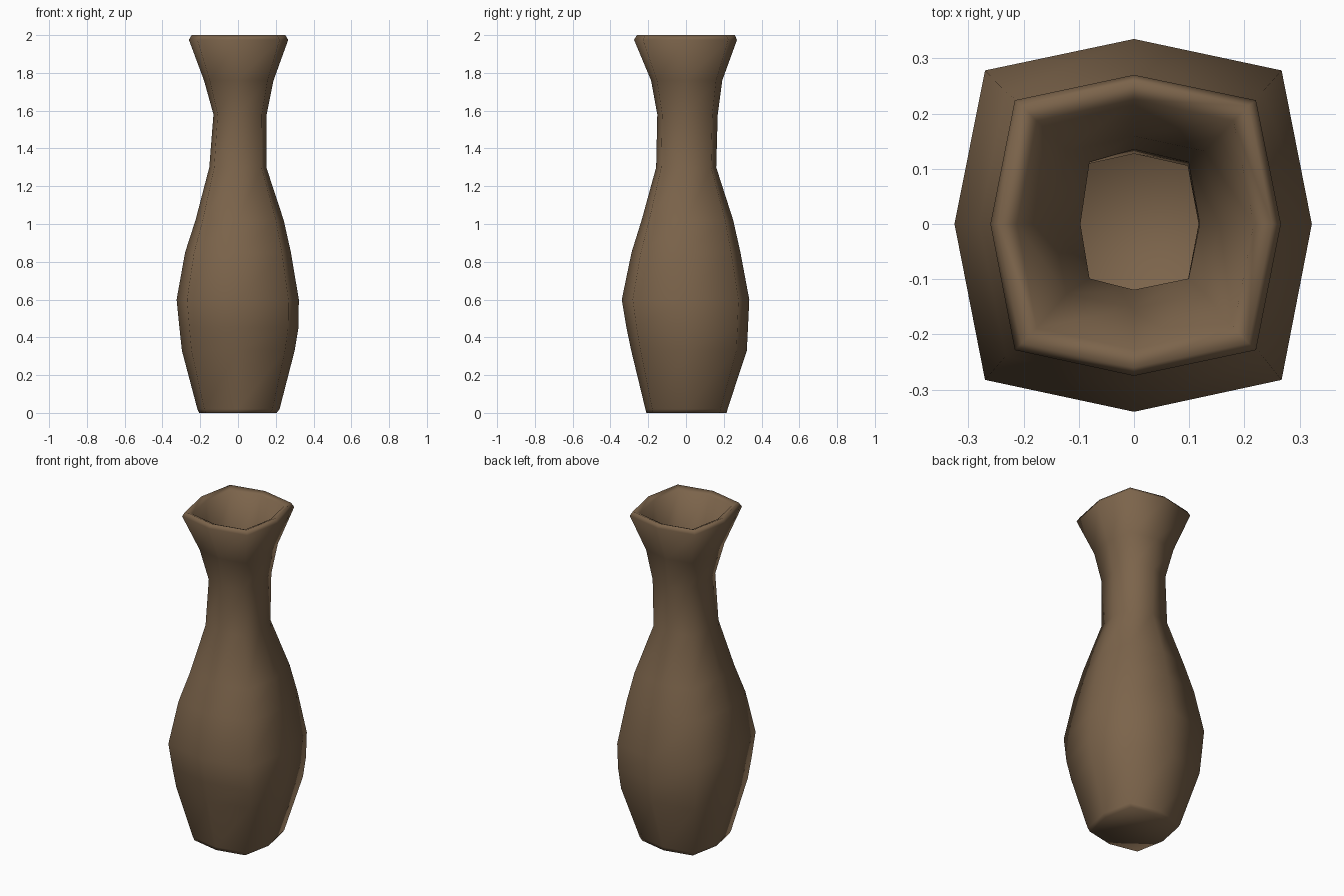
import bpy
import bmesh

if "Cube" in bpy.data.objects:
    bpy.data.objects.remove(bpy.data.objects["Cube"], do_unlink=True)

# Fired clay material
clay = bpy.data.materials.new("brown_clay")
clay.use_nodes = True
colour = (0.2, 0.127, 0.07, 1)
clay.diffuse_color = colour
clay.node_tree.nodes["Principled BSDF"].inputs["Base Color"].default_value = colour

CORNER = 0.83  # how far the rounded-square corners reach
WALL = 0.033

# Slightly uneven hand-made profile: height, then reach to -x, +x, -y, +y
profile = [
    (0.00, .205, .205, .21, .215),
    (0.02, .215, .22, .215, .22),
    (0.33, .297, .30, .29, .322),
    (0.45, .31, .32, .315, .328),
    (0.60, .325, .322, .34, .335),
    (0.85, .28, .28, .288, .288),
    (1.02, .225, .242, .235, .25),
    (1.30, .152, .15, .158, .16),
    (1.58, .13, .152, .152, .168),
    (1.76, .18, .188, .185, .192),
    (1.975, .26, .266, .275, .27),
    (2.00, .245, .25, .26, .258),
]
directions = [(1, 0), (1, 1), (0, 1), (-1, 1), (-1, 0), (-1, -1), (0, -1), (1, -1)]


def add_ring(bm, z, left, right, front, back, inset=0.0):
    """Add an eight-sided rounded-square ring of vertices."""
    ring = []
    for dx, dy in directions:
        reach = CORNER if dx and dy else 1.0
        x = dx * reach * ((right if dx > 0 else left) - inset)
        y = dy * reach * ((back if dy > 0 else front) - inset)
        ring.append(bm.verts.new((x, y, z)))
    return ring


bm = bmesh.new()

# Outer wall going up, then the inner wall going down
rings = [add_ring(bm, *row) for row in profile]
rings.append(add_ring(bm, 1.985, *profile[-1][1:], inset=WALL))
for row in reversed(profile[2:-2]):
    rings.append(add_ring(bm, *row, inset=WALL))
rings.append(add_ring(bm, 0.05, *profile[1][1:], inset=WALL))

for lower, upper in zip(rings, rings[1:]):
    for i in range(len(directions)):
        j = (i + 1) % len(directions)
        bm.faces.new((lower[i], lower[j], upper[j], upper[i]))

# Underside and inner floor
bm.faces.new(rings[0])
bm.faces.new(rings[-1])
bmesh.ops.recalc_face_normals(bm, faces=bm.faces)
for face in bm.faces:
    face.smooth = True

mesh = bpy.data.meshes.new("vase")
bm.to_mesh(mesh)
bm.free()
mesh.materials.append(clay)
vase = bpy.data.objects.new("vase", mesh)
bpy.context.collection.objects.link(vase)
